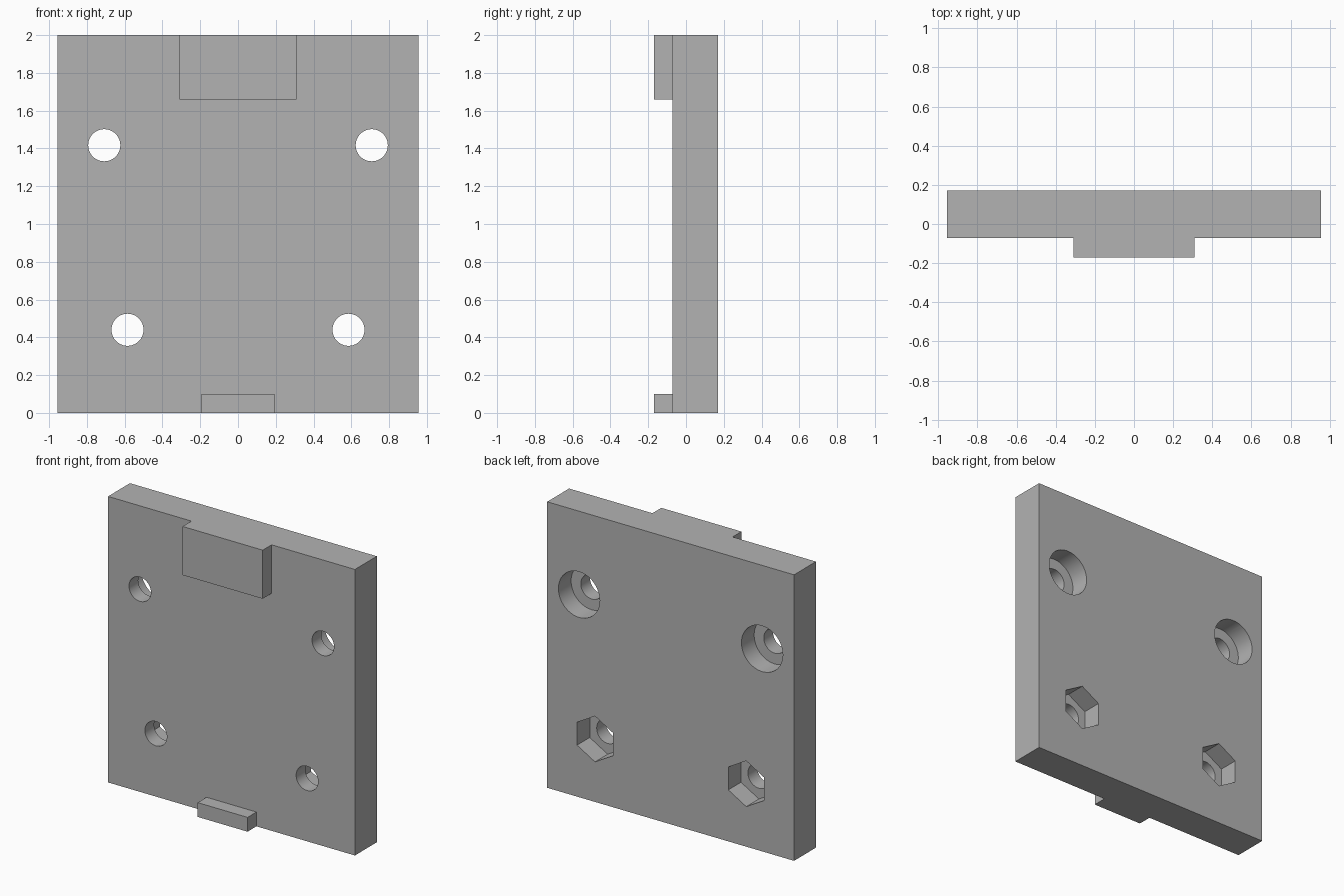
import bpy
import math

if "Cube" in bpy.data.objects:
    bpy.data.objects.remove(bpy.data.objects["Cube"], do_unlink=True)

FRONT, FACE, BACK = -0.17, -0.072, 0.17   # tab front, plate front, plate back
HALF_W, HEIGHT = 0.955, 2.0
HOLE_R, RECESS_R, RECESS_DEPTH = 0.085, 0.16, 0.14

grey = bpy.data.materials.new("mid grey")
grey.use_nodes = True
grey.diffuse_color = (0.45, 0.45, 0.45, 1)
grey.node_tree.nodes["Principled BSDF"].inputs["Base Color"].default_value = (0.45, 0.45, 0.45, 1)


def box(name, half_w, y0, y1, z0, z1):
    bpy.ops.mesh.primitive_cube_add(size=1, location=(0, (y0 + y1) / 2, (z0 + z1) / 2))
    ob = bpy.context.object
    ob.name = name
    ob.scale = (2 * half_w, y1 - y0, z1 - z0)
    bpy.ops.object.transform_apply(location=True, rotation=True, scale=True)
    ob.data.materials.append(grey)
    return ob


def bore(name, x, z, radius, y0, y1, sides):
    """Prism along y, with a corner pointing up."""
    bpy.ops.mesh.primitive_cylinder_add(
        vertices=sides, radius=radius, depth=y1 - y0,
        location=(x, (y0 + y1) / 2, z), rotation=(math.pi / 2, 0, 0))
    ob = bpy.context.object
    ob.name = name
    ob.hide_render = True
    ob.data.materials.append(grey)
    return ob


def combine(target, other, operation):
    bpy.context.view_layer.objects.active = target
    mod = target.modifiers.new(other.name, 'BOOLEAN')
    mod.operation = operation
    mod.solver = 'EXACT'
    mod.object = other
    bpy.ops.object.modifier_apply(modifier=mod.name)
    bpy.data.objects.remove(other, do_unlink=True)


# Plate with a wide tab at the top and a narrow lip at the bottom
plate = box("mounting_plate", HALF_W, FACE, BACK, 0, HEIGHT)
combine(plate, box("top_tab", 0.31, FRONT, 0, 1.66, HEIGHT), 'UNION')
combine(plate, box("bottom_lip", 0.193, FRONT, 0, 0, 0.1), 'UNION')

# Screw holes: round recesses above, hexagonal nut pockets below
for x, z, sides in ((0.708, 1.417, 48), (0.585, 0.44, 6)):
    for side in (-1, 1):
        combine(plate, bore("screw_hole", side * x, z, HOLE_R, FACE - 0.1, BACK + 0.1, 48), 'DIFFERENCE')
        combine(plate, bore("recess", side * x, z, RECESS_R, BACK - RECESS_DEPTH, BACK + 0.1, sides), 'DIFFERENCE')

# Smooth bores, sharp edges elsewhere
bpy.ops.object.select_all(action='DESELECT')
plate.select_set(True)
bpy.context.view_layer.objects.active = plate
bpy.ops.object.shade_smooth_by_angle(angle=math.radians(30))
